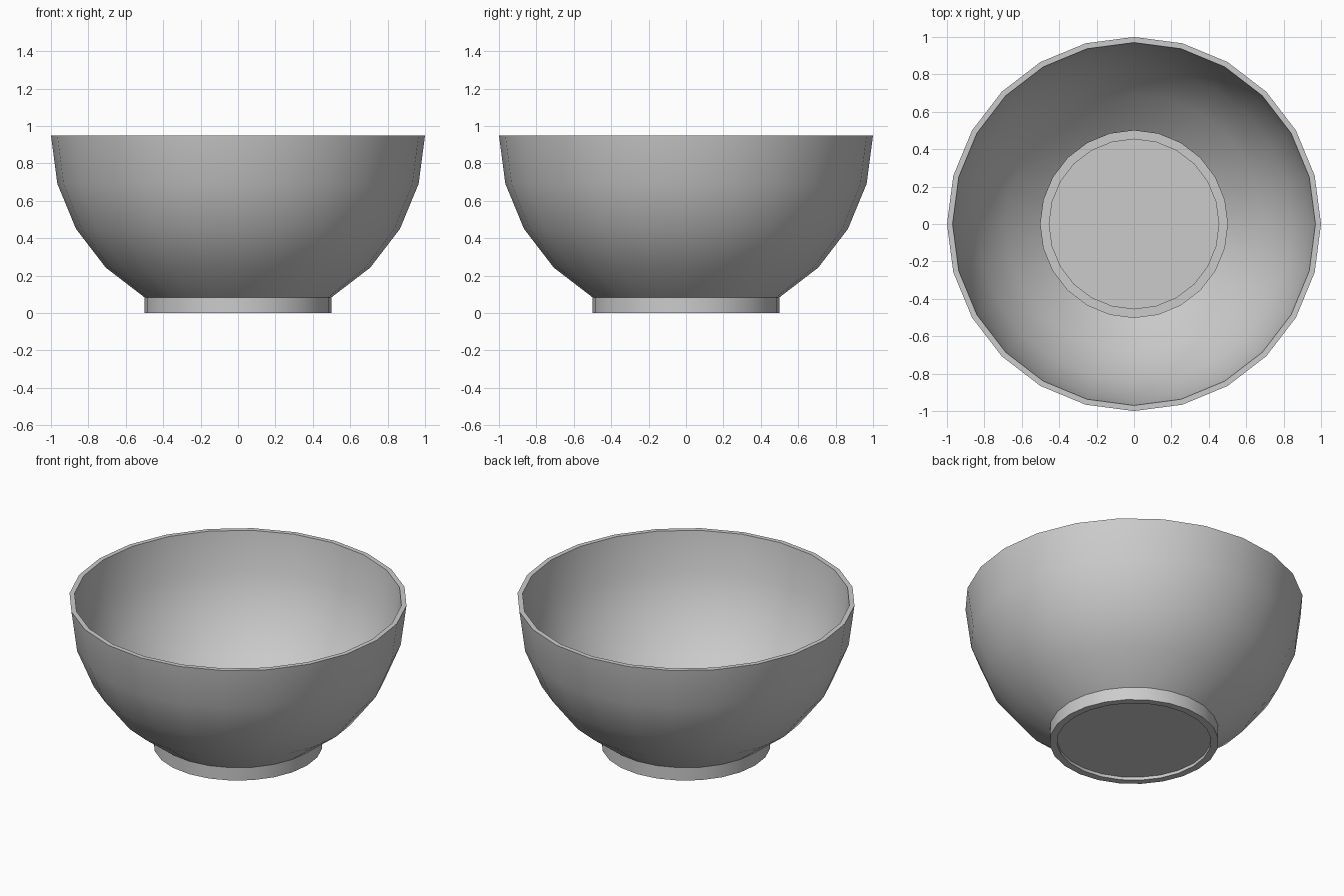
import bpy, bmesh, math

if "Cube" in bpy.data.objects:
    bpy.data.objects.remove(bpy.data.objects["Cube"])

SIDES = 24


def lathe(name, profile, closed=False):
    """Spin an (r, z) profile around z; a final point with r = 0 closes as a fan."""
    bm = bmesh.new()
    rings = []
    for r, z in profile:
        if r == 0:
            rings.append([bm.verts.new((0, 0, z))] * SIDES)
        else:
            rings.append([bm.verts.new((r * math.cos(a), r * math.sin(a), z))
                          for a in (2 * math.pi * i / SIDES for i in range(SIDES))])
    pairs = list(zip(rings, rings[1:]))
    if closed:
        pairs.append((rings[-1], rings[0]))
    for low, high in pairs:
        for i in range(SIDES):
            j = (i + 1) % SIDES
            quad = [low[i], low[j], high[j], high[i]]
            bm.faces.new(list(dict.fromkeys(quad)))
    bmesh.ops.dissolve_limit(bm, angle_limit=0.001, verts=bm.verts, edges=bm.edges)
    mesh = bpy.data.meshes.new(name)
    bm.to_mesh(mesh)
    bm.free()
    obj = bpy.data.objects.new(name, mesh)
    bpy.context.collection.objects.link(obj)
    bpy.ops.object.select_all(action='DESELECT')
    bpy.context.view_layer.objects.active = obj
    obj.select_set(True)
    bpy.ops.object.shade_smooth_by_angle(angle=math.radians(30))
    return obj


# Bowl shell: spherical outer wall, rim, then inner wall back down to the foot
angles = [math.radians(a) for a in (30, 45, 60, 75, 90)]
outer = [(math.sin(a), 0.95 - math.cos(a)) for a in angles]
inner = [(0.97, 0.95), (0.937, 0.70), (0.842, 0.467), (0.69, 0.266), (0.5, 0.105)]
lathe("bowl_shell", outer + inner, closed=True)

# Foot: straight wall, flat standing ring and slightly recessed base
foot = [(0, 0.02), (0.456, 0.02), (0.456, 0), (0.5, 0), (0.5, outer[0][1])]
lathe("foot", foot)
